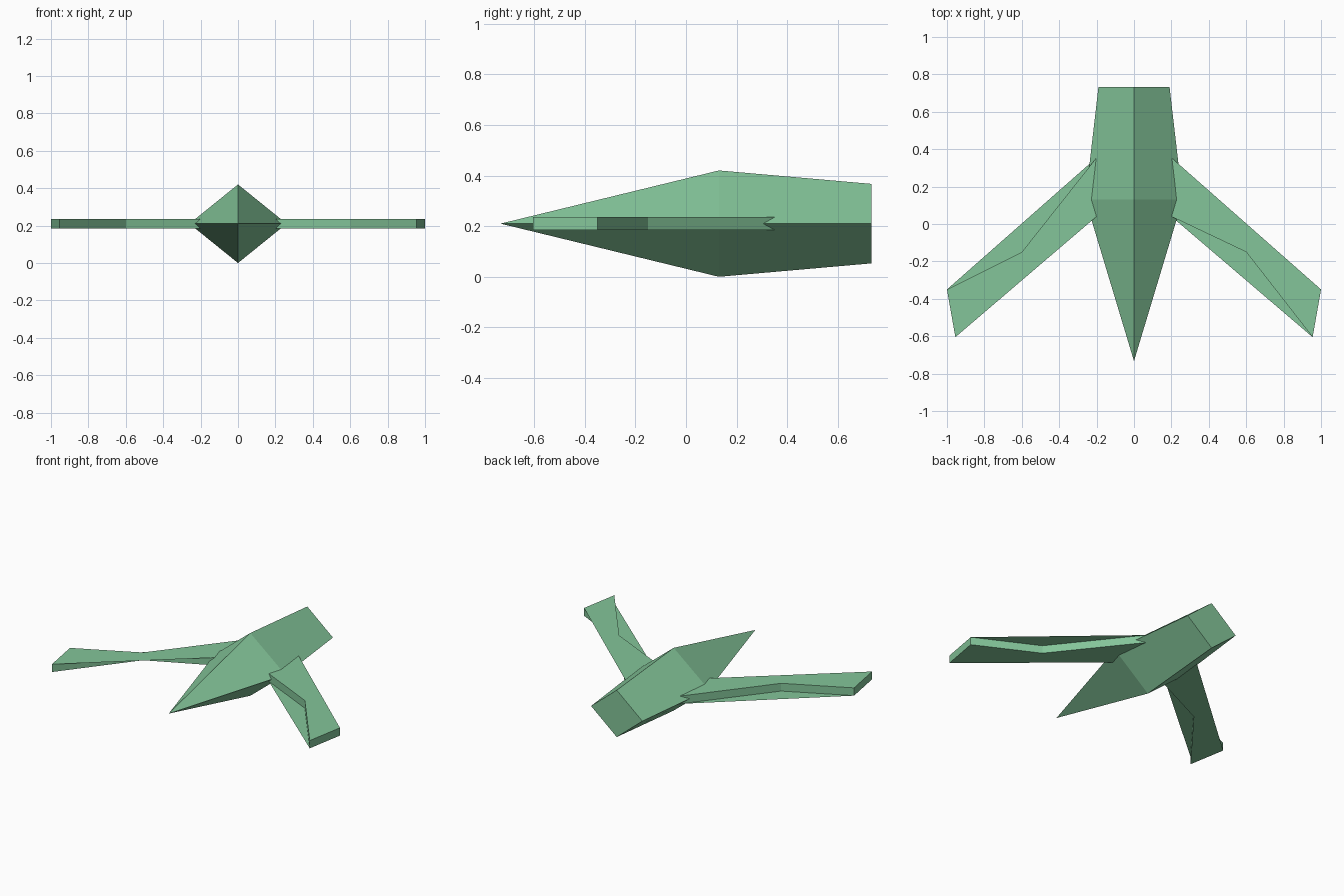
import bpy
from mathutils import Vector

old = bpy.data.objects.get("Cube")
if old:
    bpy.data.objects.remove(old, do_unlink=True)

MID_Z = 0.21

green = bpy.data.materials.new("soft_green")
green.use_nodes = True
green.diffuse_color = (0.23, 0.56, 0.32, 1)
green.node_tree.nodes["Principled BSDF"].inputs["Base Color"].default_value = green.diffuse_color


def make_object(name, verts, faces):
    mesh = bpy.data.meshes.new(name)
    mesh.from_pydata(verts, [], faces)
    mesh.materials.append(green)
    mesh.update()
    obj = bpy.data.objects.new(name, mesh)
    bpy.context.collection.objects.link(obj)
    return obj


def diamond(y, half_width, half_height):
    """Four-sided body section: right, top, left, bottom corners."""
    return [Vector((half_width, y, MID_Z)), Vector((0, y, MID_Z + half_height)),
            Vector((-half_width, y, MID_Z)), Vector((0, y, MID_Z - half_height))]


# Body: pointed nose, widest section, blunt tail
verts = [Vector((0, -0.733, MID_Z))] + diamond(0.13, 0.26, 0.21) + diamond(0.733, 0.19, 0.157)
faces = [(8, 7, 6, 5)]
for i in range(4):
    a, b = 1 + i, 1 + (i + 1) % 4
    faces += [(0, a, b), (a, a + 4, b + 4, b)]
make_object("body", verts, faces)

# Wing plan: both edges pinch in to a shared middle point
PLAN = {"root_front": (0.2, 0.04), "tip_front": (0.955, -0.605),
        "tip_rear": (1.0, -0.35), "root_rear": (0.2, 0.355), "pinch": (0.6, -0.15)}
NAMES = list(PLAN)
OUTLINE = ["root_front", "pinch", "tip_front", "tip_rear", "pinch", "root_rear"]
UPPER = ["root_front", "pinch", "tip_front", "tip_rear", "root_rear"]
LOWER = ["root_front", "tip_front", "tip_rear", "pinch", "root_rear"]
HALF_THICK = 0.026


def make_wing(name, side):
    """Side -1 turns the wing half a turn about the body axis."""
    verts = [(x * side, y, MID_Z + level * side * HALF_THICK)
             for level in (-1, 1) for x, y in PLAN.values()]
    low = {n: i for i, n in enumerate(NAMES)}
    high = {n: i + len(NAMES) for i, n in enumerate(NAMES)}
    faces = [[high[n] for n in UPPER], [low[n] for n in reversed(LOWER)]]
    for a, b in zip(OUTLINE, OUTLINE[1:] + OUTLINE[:1]):
        faces.append((low[a], low[b], high[b], high[a]))
    make_object(name, verts, faces)


make_wing("left_wing", 1)
make_wing("right_wing", -1)
